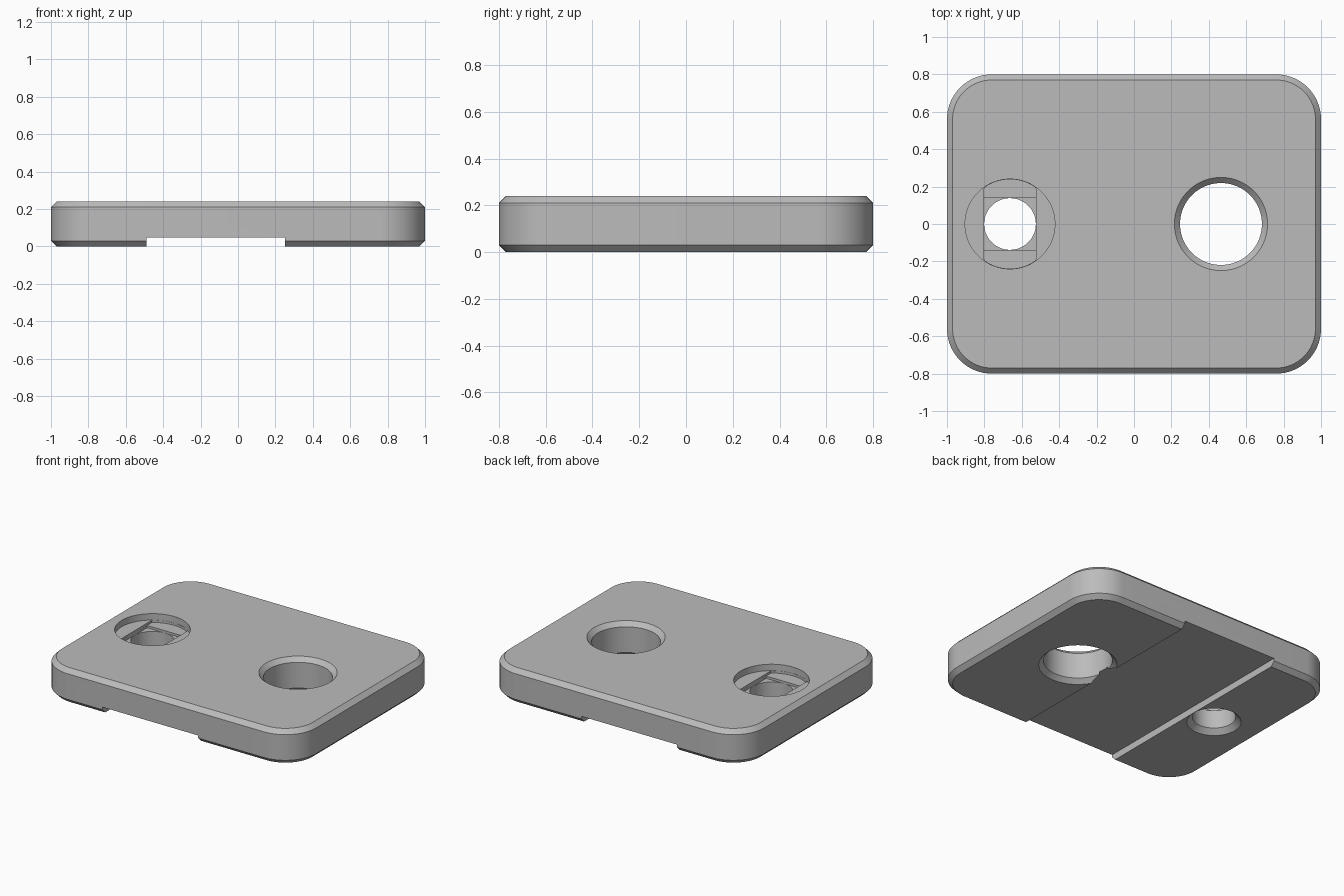
import bpy
import bmesh
import math

if "Cube" in bpy.data.objects:
    bpy.data.objects.remove(bpy.data.objects["Cube"])

H = 0.24           # plate thickness
C = 0.03           # edge chamfer
LX, RX = -0.663, 0.465   # hole centres along x

grey = bpy.data.materials.new("plain_grey")
grey.diffuse_color = (0.5, 0.5, 0.5, 1)
grey.use_nodes = True
grey.node_tree.nodes["Principled BSDF"].inputs["Base Color"].default_value = grey.diffuse_color


def circle(r, cx=0.0, n=96, limit=None):
    """Circle outline, optionally flattened at x = +-limit."""
    pts = []
    for i in range(n):
        a = 2 * math.pi * i / n
        x, y = r * math.cos(a), r * math.sin(a)
        if limit:
            x = max(-limit, min(limit, x))
        pts.append((cx + x, y))
    return pts


def box(x0, x1, y0, y1):
    return [(x0, y0), (x1, y0), (x1, y1), (x0, y1)]


def rounded_rect(hx, hy, r, n=16):
    pts = []
    for k, (sx, sy) in enumerate([(1, 1), (-1, 1), (-1, -1), (1, -1)]):
        for i in range(n + 1):
            a = math.pi / 2 * (k + i / n)
            pts.append((sx * (hx - r) + r * math.cos(a), sy * (hy - r) + r * math.sin(a)))
    return pts


def loft(name, sections):
    """Closed solid through (outline, z) sections with matching point counts."""
    bm = bmesh.new()
    rings = []
    for outline, z in sections:
        rings.append([bm.verts.new((x, y, z)) for x, y in outline])
    n = len(rings[0])
    for a, b in zip(rings, rings[1:]):
        for i in range(n):
            j = (i + 1) % n
            bm.faces.new((a[i], a[j], b[j], b[i]))
    bm.faces.new(rings[0][::-1])
    bm.faces.new(rings[-1])
    bmesh.ops.remove_doubles(bm, verts=bm.verts, dist=1e-5)
    bmesh.ops.recalc_face_normals(bm, faces=bm.faces)
    me = bpy.data.meshes.new(name)
    bm.to_mesh(me)
    bm.free()
    ob = bpy.data.objects.new(name, me)
    bpy.context.collection.objects.link(ob)
    return ob


# Rounded plate with chamfered top and bottom rims
full = rounded_rect(1.0, 0.8, 0.24)
inner = rounded_rect(1.0 - C, 0.8 - C, 0.24 - C)
plate = loft("mounting_plate", [(inner, 0), (full, C), (full, H - C), (inner, H)])
plate.data.materials.append(grey)

E = 0.02   # how far cutters reach past the faces
floor = H - 0.045   # counterbore floor
step = 0.016        # height of each bridging step

cutters = [
    # wide groove across the underside
    loft("groove_cutter", [(box(-0.49, 0.25, -1, 1), -0.1), (box(-0.49, 0.25, -1, 1), 0.048)]),
    # large hole, chamfered at both ends
    loft("large_hole_cutter", [(circle(0.219 + C + E, RX), -E), (circle(0.219, RX), C),
                               (circle(0.219, RX), H - C), (circle(0.219 + C + E, RX), H + E)]),
    # counterbore, then slot, square and round hole in descending steps
    loft("counterbore_cutter", [(circle(0.24, LX), floor), (circle(0.24, LX), 0.3)]),
    loft("slot_cutter", [(circle(0.2385, LX, limit=0.139), floor - step),
                         (circle(0.2385, LX, limit=0.139), 0.31)]),
    loft("square_cutter", [(box(LX - 0.1385, LX + 0.1385, -0.1385, 0.1385), floor - 2 * step),
                           (box(LX - 0.1385, LX + 0.1385, -0.1385, 0.1385), 0.32)]),
    loft("small_hole_cutter", [(circle(0.138 + 0.035 + E, LX), -E), (circle(0.138, LX), 0.035),
                               (circle(0.138, LX), 0.33)]),
]

bpy.context.view_layer.objects.active = plate
plate.select_set(True)
for cutter in cutters:
    cutter.hide_render = True
    mod = plate.modifiers.new(cutter.name, 'BOOLEAN')
    mod.operation = 'DIFFERENCE'
    mod.solver = 'EXACT'
    mod.object = cutter
    bpy.ops.object.modifier_apply(modifier=mod.name)
for cutter in cutters:
    bpy.data.objects.remove(cutter, do_unlink=True)

# Smooth round walls, crisp chamfers
bpy.ops.object.shade_smooth_by_angle(angle=math.radians(25))
